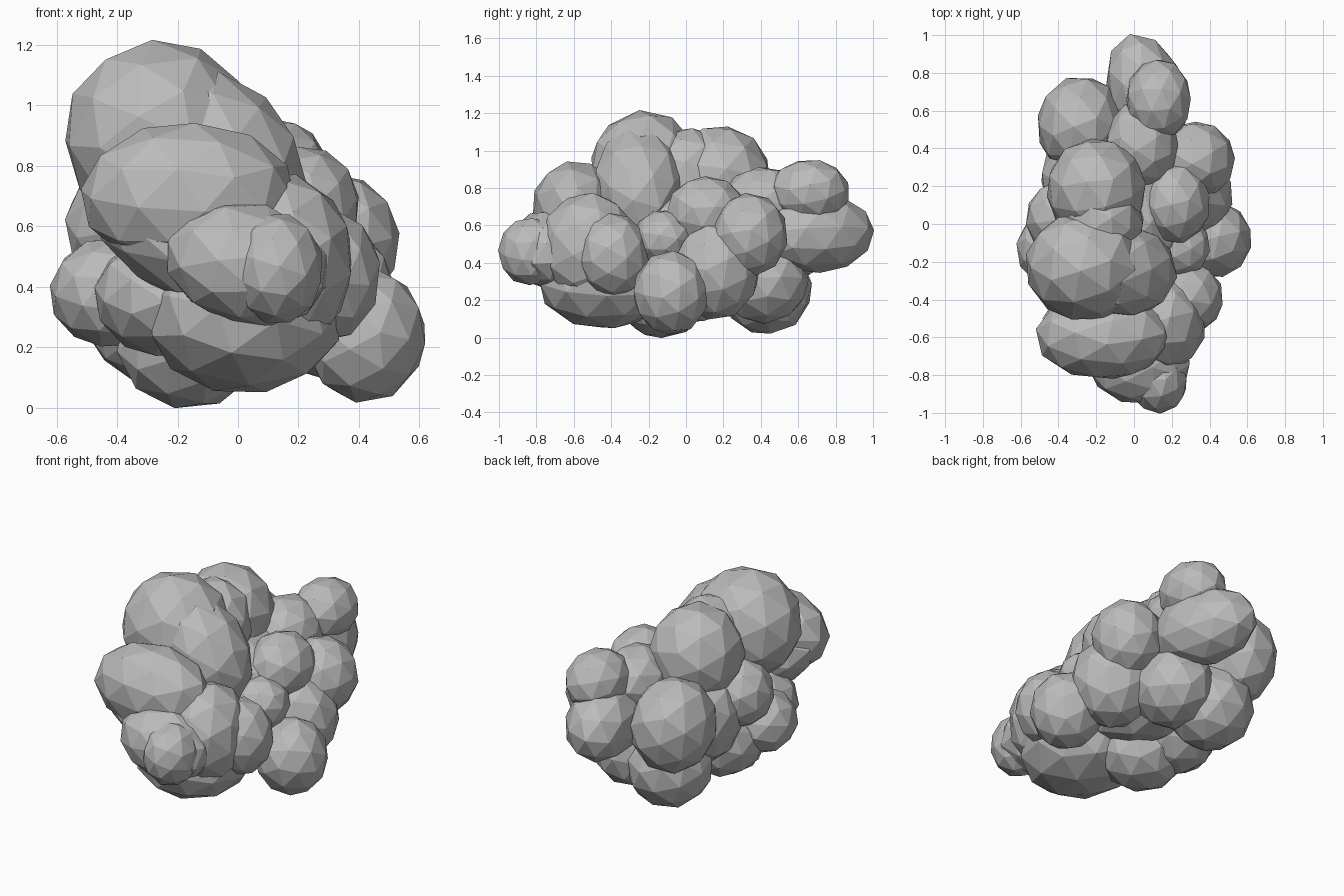
import bpy
import bmesh
import random
from mathutils import Euler, Matrix, Vector

default_cube = bpy.data.objects.get("Cube")
if default_cube:
    bpy.data.objects.remove(default_cube, do_unlink=True)

random.seed(4)
SWELL = 1.03  # makes up for the flat facets lying inside the true ellipsoid

# One plain grey for the whole cloud
grey = bpy.data.materials.new("cloud_grey")
grey.use_nodes = True
grey.diffuse_color = (.5, .5, .5, 1)
grey.node_tree.nodes["Principled BSDF"].inputs["Base Color"].default_value = grey.diffuse_color


def puff(name, centre, radii, tilt=0, yaw=0):
    """Faceted ellipsoid; tilt lowers its +x end, yaw turns it about z."""
    if not isinstance(radii, tuple):
        radii = (radii, radii, radii)
    spin = Euler([random.uniform(0, 6) for axis in "xyz"]).to_matrix().to_4x4()
    shape = Matrix.Diagonal(Vector(radii) * SWELL).to_4x4()
    place = Matrix.Translation(centre) @ Euler((0, tilt, yaw)).to_matrix().to_4x4()
    bm = bmesh.new()
    bmesh.ops.create_icosphere(bm, subdivisions=2, radius=1, matrix=place @ shape @ spin)
    mesh = bpy.data.meshes.new(name)
    bm.to_mesh(mesh)
    bm.free()
    mesh.materials.append(grey)
    obj = bpy.data.objects.new(name, mesh)
    bpy.context.collection.objects.link(obj)


# Crown: a round head, a ridge sloping down to +x, a rear lobe and the saddle between
puff("crown_main_puff", (-.26, -.22, .9), (.31, .29, .31))
puff("crown_ridge_puff", (-.06, -.25, .83), (.33, .24, .24), tilt=.85)
puff("crown_rear_puff", (-.2, .18, .85), (.26, .27, .28))
puff("crown_saddle_puff", (-.17, .01, .86), (.22, .23, .26))

# Front
puff("front_upper_puff", (-.165, -.59, .7), (.35, .23, .24))
puff("front_middle_puff", (-.16, -.54, .54), (.35, .24, .18), tilt=.5)
puff("front_nose_puff", (.03, -.74, .475), (.27, .21, .2), tilt=.25)
puff("front_nose_tip_puff", (.13, -.83, .46), (.15, .17, .18))
puff("front_lower_puff", (.02, -.43, .3), (.32, .36, .25))
puff("front_left_puff", (.15, -.52, .48), (.23, .26, .29))
puff("front_right_low_puff", (-.24, -.33, .37), (.23, .25, .2))

# Flank on the +x side
puff("left_front_puff", (.28, -.39, .44), (.19, .19, .22))
puff("left_low_puff", (.42, -.08, .24), (.2, .2, .22))
puff("left_small_puff", (.24, -.12, .53), (.16, .16, .15))
puff("left_high_puff", (.22, .11, .67), (.18, .21, .19))
puff("left_rear_puff", (.33, .34, .55), (.2, .2, .22))
puff("left_middle_puff", (.29, .16, .36), (.23, .23, .26))

# Flank on the -x side
puff("right_low_puff", (-.42, -.13, .38), (.2, .2, .18))
puff("right_high_puff", (-.37, .03, .6), .2)
puff("right_middle_puff", (-.28, .24, .5), (.21, .24, .26))
puff("right_rear_puff", (-.28, .52, .56), (.23, .26, .27))

# Underside
puff("bottom_middle_puff", (-.16, -.13, .21), (.24, .23, .21))
puff("bottom_right_puff", (-.27, .02, .3), (.23, .26, .22))
puff("bottom_rear_right_puff", (-.19, .43, .26), .24)
puff("bottom_rear_left_puff", (.06, .41, .3), (.22, .24, .22))

# Rear
puff("rear_tail_puff", (.07, .69, .56), (.2, .32, .21), yaw=.3)
puff("rear_top_puff", (.13, .66, .78), (.17, .21, .17))
puff("rear_shoulder_puff", (.04, .42, .72), (.19, .23, .19))
puff("core_puff", (0, .08, .48), (.3, .45, .33))
